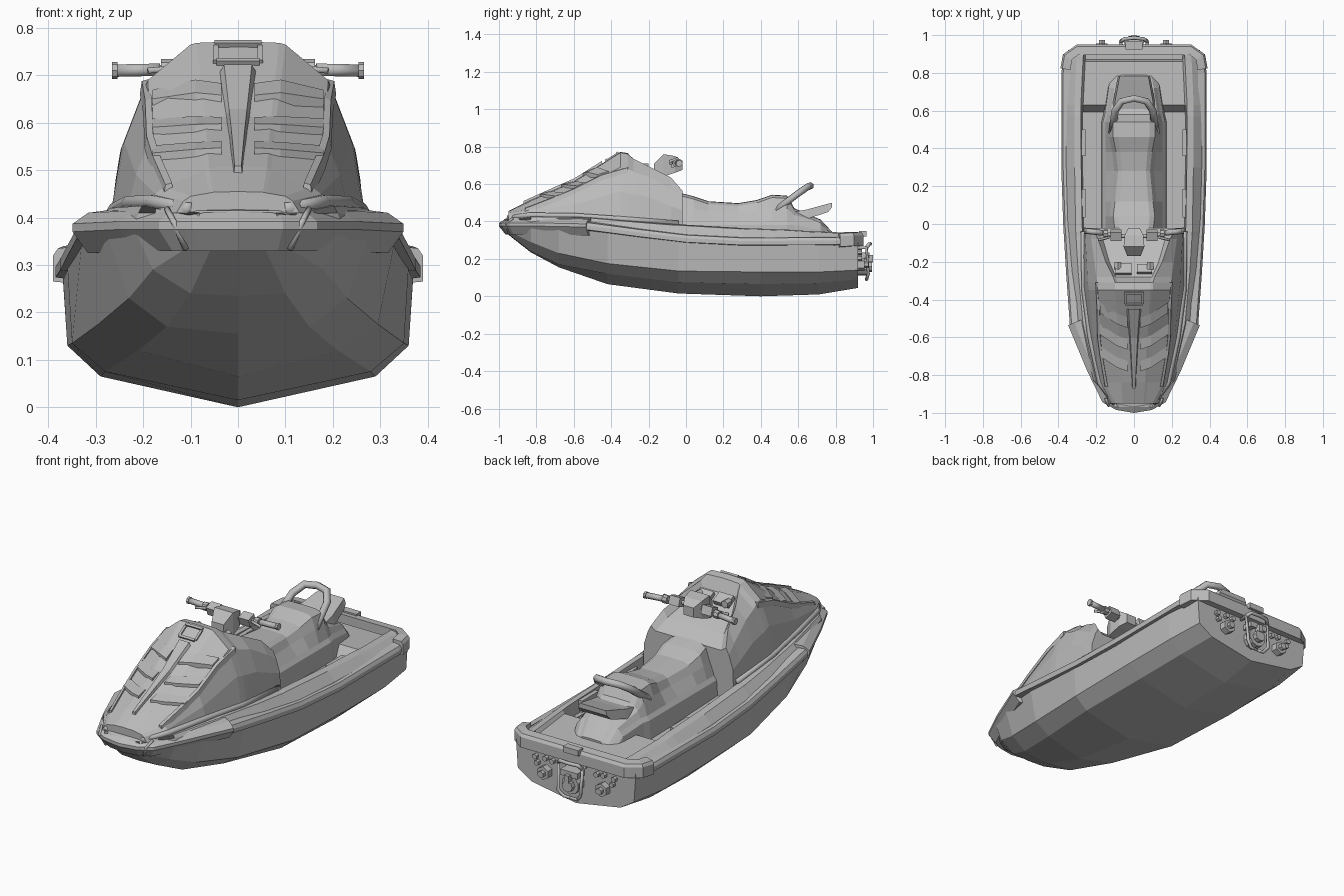
import bpy, bmesh
from math import radians, pi
from mathutils import Vector, Matrix

cube = bpy.data.objects.get("Cube")
if cube:
    bpy.data.objects.remove(cube)

grey = bpy.data.materials.new("plain_grey")
grey.use_nodes = True
grey.diffuse_color = (.5, .5, .5, 1)
grey.node_tree.nodes["Principled BSDF"].inputs["Base Color"].default_value = (.5, .5, .5, 1)


def finish(name, bm):
    bmesh.ops.remove_doubles(bm, verts=bm.verts, dist=.0005)
    bmesh.ops.recalc_face_normals(bm, faces=bm.faces)
    mesh = bpy.data.meshes.new(name)
    bm.to_mesh(mesh)
    bm.free()
    mesh.materials.append(grey)
    obj = bpy.data.objects.new(name, mesh)
    bpy.context.collection.objects.link(obj)
    return obj


def loft(name, rings, closed=True, caps=True):
    """Skin a list of equal-length rings of points."""
    bm = bmesh.new()
    rows = [[bm.verts.new(p) for p in ring] for ring in rings]
    n = len(rows[0])
    for a, b in zip(rows, rows[1:]):
        for i in range(n if closed else n - 1):
            j = (i + 1) % n
            bm.faces.new((a[i], a[j], b[j], b[i]))
    if caps:
        bm.faces.new(rows[0])
        bm.faces.new(rows[-1])
    return finish(name, bm)


def both(half, y):
    """Full cross-section at y from half-section points (x, z)."""
    return [(x, y, z) for x, z in half] + [(-x, y, z) for x, z in reversed(half)]


def lerp(table, y):
    """Interpolate rows of (y, values...) at y."""
    if y <= table[0][0]:
        return table[0][1:]
    for a, b in zip(table, table[1:]):
        if y <= b[0]:
            t = (y - a[0]) / (b[0] - a[0])
            return [p + (q - p) * t for p, q in zip(a[1:], b[1:])]
    return table[-1][1:]


def mirrored(half):
    """Path that starts on the centre line, extended to the other side."""
    return [(-x, y, z) for x, y, z in reversed(half[1:])] + list(half)


def band(name, half, profile):
    """Sweep a profile of (outward, up) offsets along a mirrored path."""
    path = [Vector(p) for p in mirrored(half)]
    rings = []
    for i, p in enumerate(path):
        t = path[min(i + 1, len(path) - 1)] - path[max(i - 1, 0)]
        out = Vector((t.y, -t.x, 0)).normalized()
        if out.dot(Vector((p.x, p.y, 0))) < 0:
            out = -out
        rings.append([p + out * o + Vector((0, 0, u)) for o, u in profile])
    return loft(name, rings)


def tube(name, pts, r, res=1):
    cu = bpy.data.curves.new(name, "CURVE")
    cu.dimensions, cu.bevel_depth, cu.bevel_resolution = "3D", r, res
    cu.use_fill_caps = True
    sp = cu.splines.new("POLY")
    sp.points.add(len(pts) - 1)
    for q, p in zip(sp.points, pts):
        q.co = (*p, 1)
    tmp = bpy.data.objects.new(name + "_curve", cu)
    bpy.context.collection.objects.link(tmp)
    bpy.context.view_layer.update()
    bm = bmesh.new()
    bm.from_mesh(bpy.data.meshes.new_from_object(tmp.evaluated_get(bpy.context.evaluated_depsgraph_get())))
    bpy.data.objects.remove(tmp)
    return finish(name, bm)


def box(name, loc, size, tilt=0):
    bm = bmesh.new()
    m = Matrix.Translation(loc) @ Matrix.Rotation(radians(tilt), 4, "X") @ Matrix.Diagonal((*size, 1))
    bmesh.ops.create_cube(bm, size=1, matrix=m)
    return finish(name, bm)


def disc(name, loc, r, depth, sides=6, axis="X"):
    bm = bmesh.new()
    m = Matrix.Translation(loc) @ Matrix.Rotation(pi / 2, 4, axis)
    bmesh.ops.create_cone(bm, cap_ends=True, segments=sides, radius1=r, radius2=r, depth=depth, matrix=m)
    return finish(name, bm)


# hull: y, keel z, chine x z, bilge x z, top x z
HULL = [(-.97, .345, .05, .35, .07, .36, .09, .38),
        (-.83, .235, .1, .24, .18, .29, .22, .38),
        (-.68, .155, .15, .17, .23, .23, .28, .375),
        (-.42, .065, .21, .12, .295, .175, .33, .345),
        (-.04, .015, .28, .075, .35, .135, .36, .3),
        (.4, 0, .29, .065, .36, .13, .37, .285),
        (.71, .01, .285, .07, .36, .13, .37, .28),
        (.92, .045, .26, .09, .34, .14, .35, .28)]
loft("hull", [both([(0, k), (cx, cz), (bx, bz), (tx, tz)], y)
              for y, k, cx, cz, bx, bz, tx, tz in HULL])

# deck with side walls, footwells, rear platform: y, edge top z, floor z
DECK = [(-.97, .41, .41), (-.83, .43, .43), (-.53, .425, .42), (-.25, .4, .4), (-.06, .385, .38),
        (-.04, .385, .25), (.3, .365, .24), (.57, .355, .25), (.63, .35, .335), (.86, .34, .32),
        (.87, .34, .28), (.9, .34, .28), (.905, .335, .33), (.92, .33, .33)]
rings = []
for y, top, floor in DECK:
    tx, tz = lerp(HULL, y)[-2:]
    ix = tx * .76
    half = [(tx, tz), (tx - .01, tz + .03), (ix + .035, top - .005), (ix, top), (ix - .012, floor), (0, floor)]
    rings.append(both(half, y))
loft("deck", rings, closed=False, caps=False)

# bumpers and rub rail
band("front_bumper",
     [(0, -.985, .37), (.09, -.97, .37), (.155, -.935, .37), (.235, -.77, .37), (.335, -.53, .365)],
     [(-.06, .05), (-.02, .045), (.015, .022), (.015, .005), (-.02, -.04), (-.06, -.04)])
band("rub_rail",
     [(0, .93, .3), (.3, .93, .3), (.355, .89, .3), (.37, .8, .29), (.37, .3, .288),
      (.36, 0, .303), (.345, -.25, .333), (.325, -.53, .37)],
     [(-.03, .03), (.005, .024), (.015, .008), (.015, -.014), (-.03, -.02)])
band("stern_bumper", [(0, .925, .305), (.3, .925, .305), (.355, .885, .305), (.365, .82, .3)],
     [(-.03, .04), (.015, .035), (.025, .02), (.025, -.035), (-.03, -.04)])
for s in (-1, 1):
    tube("bumper_seam", [(s * .15, -.925, .418), (s * .135, -.962, .39), (s * .11, -.945, .333)], .007)

# cowl: y, centre z, crown x z, edge x z, shoulder x z, base x z
COWL = [(-.95, .455, .06, .452, .1, .445, .115, .435, .13, .41),
        (-.84, .51, .07, .5, .155, .465, .175, .45, .19, .41),
        (-.6, .615, .08, .605, .185, .565, .215, .49, .235, .41),
        (-.35, .772, .1, .765, .19, .69, .24, .56, .265, .41),
        (-.31, .765, .1, .757, .195, .68, .245, .55, .268, .41),
        (-.28, .7, .11, .735, .2, .665, .247, .545, .268, .405),
        (-.2, .655, .15, .695, .21, .64, .25, .53, .268, .4),
        (-.08, .6, .19, .635, .227, .57, .258, .48, .268, .38),
        (-.02, .545, .22, .565, .238, .53, .26, .46, .268, .25)]
rings = []
for y, c, *v in COWL:
    pts = list(zip(v[::2], v[1::2]))
    rings.append(both([(0, c), (v[0] * .87, c if y > -.3 else (c + v[1]) / 2)] + pts, y))
loft("cowl", rings)
for s in (-1, 1):
    skirt = [(.1, -.95), (.18, -.84), (.23, -.6), (.262, -.35), (.266, -.04)]
    tube("cowl_skirt", [(s * x, y, lerp(DECK, y)[0] + .005) for x, y in skirt], .016)


def hood(x, y):
    """Height of the hood at a point."""
    c, kx, kz, ex, ez = lerp(COWL, y)[:5]
    x = abs(x)
    return c + (kz - c) * x / kx if x < kx else kz + (ez - kz) * (x - kx) / (ex - kx)


# hood louvres, side fins, centre ridge and scoop
for s in (-1, 1):
    for y0 in (-.45, -.565, -.68):
        rings = []
        for x, dy in ((.18, 0), (.09, -.06), (.035, -.08)):
            y = y0 + dy
            z, zb = hood(x, y - .02), hood(x, y + .035)
            rings.append([(s * x, y - .02, z - .01), (s * x, y - .02, z + .016),
                          (s * x, y + .035, zb + .006), (s * x, y + .035, zb - .01)])
        loft("hood_louvre", rings)
    rings = []
    for y in (-.86, -.7, -.6, -.45, -.31):
        ex, ez = lerp(COWL, y)[3:5]
        rings.append([(s * (ex + dx), y, ez + dz) for dx, dz in ((-.008, -.01), (-.006, .012), (.008, .008), (.012, -.02))])
    loft("side_fin", rings)
ridge = [both([(w, hood(0, y) - .01), (w * .7, hood(0, y) + .014)], y)
         for y, w in ((-.87, .01), (-.7, .02), (-.6, .027), (-.45, .042))]
loft("centre_ridge", ridge)
for name, x, y, w, d in (("scoop_top", 0, -.365, .1, .012), ("scoop_bottom", 0, -.425, .09, .012),
                         ("scoop_side", .047, -.395, .012, .06), ("scoop_side", -.047, -.395, .012, .06)):
    box(name, (x, y, hood(x, y) + .002), (w, d, .015), 32)

# dashboard
box("dash_screen", (-.055, -.24, .69), (.085, .06, .03), -28)
box("dash_panel", (.055, -.24, .685), (.08, .05, .03), -28)
for x in (-.085, .085):
    disc("dash_knob", (x, -.22, .69), .02, .04)

# seat: y, half width, top z
SEAT = [(-.04, .1, .555), (.04, .11, .535), (.12, .1, .508), (.28, .085, .498), (.38, .095, .515),
        (.46, .11, .543), (.54, .11, .538), (.58, .105, .47), (.72, .085, .41), (.79, .07, .335)]
rings = []
for y, w, z in SEAT:
    low = min(.4, z - .035)
    rings.append(both([(0, z), (w * .75, z - .002), (w, z - .015), (w + .02, (z + low) / 2)], y))
    flare = .165 if y < .56 else w + .05
    rings[-1] = both([(0, z), (w * .75, z - .002), (w, z - .015), (w + .02, (z + low) / 2),
                      (flare - .015, low), (flare, low - .02), (flare + .01, .24)], y)
loft("seat", rings)

# grab handle and seat tail
tube("grab_handle", mirrored([(0, .665, .59), (.065, .65, .585), (.1, .6, .55), (.115, .48, .46)]), .02)
loft("seat_tail", [both([(w, z + h), (w + .01, z)], y)
                   for y, w, z, h in ((.52, .11, .4, .04), (.65, .1, .415, .05), (.76, .08, .45, .045), (.78, .075, .475, .025))])

# footwell knee pads
for s in (-1, 1):
    for y, size in ((.43, .14), (.11, .15)):
        box("wall_pad", (s * .268, y, .325), (.022, size, .06))
    box("well_ledge", (s * .265, .27, .275), (.03, .56, .03))

# steering column, handlebar and grips
loft("steering_column", [both([(w, z - h), (w, z + h)], y)
                         for y, w, z, h in ((-.17, .035, .665, .045), (-.12, .055, .7, .06), (-.06, .05, .705, .045), (-.02, .03, .7, .025))])
tube("handlebar", mirrored([(0, -.07, .71), (.1, -.06, .715), (.26, -.035, .71)]), .01)
for s in (-1, 1):
    box("switch_box", (s * .095, -.06, .715), (.06, .05, .045), 20)
    disc("clamp", (s * .15, -.05, .712), .022, .025, 8, "Y")
    tube("grip", [(s * .165, -.047, .712), (s * .255, -.037, .71)], .015)
    disc("grip_end", (s * .26, -.036, .71), .018, .012, 8, "Y")
    tube("lever", [(s * .13, -.07, .715), (s * .19, -.085, .71)], .007)

# transom fittings, tow loop and jet nozzle
for s in (-1, 1):
    disc("exhaust", (s * .17, .935, .17), .035, .04)
    disc("exhaust_core", (s * .17, .95, .17), .018, .05)
    for x, z in ((.13, .235), (.17, .24), (.23, .235), (.22, .205)):
        disc("bolt", (s * x, .925, z), .014, .03)
    tube("tow_loop", [(s * .065, .92, .26), (s * .07, .965, .26), (s * .065, .975, .12), (s * .04, .965, .09), (0, .965, .09)], .009)
tube("loop_top", mirrored([(0, .985, .28), (.05, .98, .28), (.07, .965, .26)]), .01)
disc("jet_nozzle", (0, .94, .16), .05, .06, 10)
disc("jet_core", (0, .965, .16), .03, .06, 8)
box("nozzle_bracket", (0, .95, .22), (.1, .06, .03))
box("tow_hook", (0, .985, .2), (.025, .03, .04))
box("stern_latch", (0, .945, .335), (.09, .04, .03))
